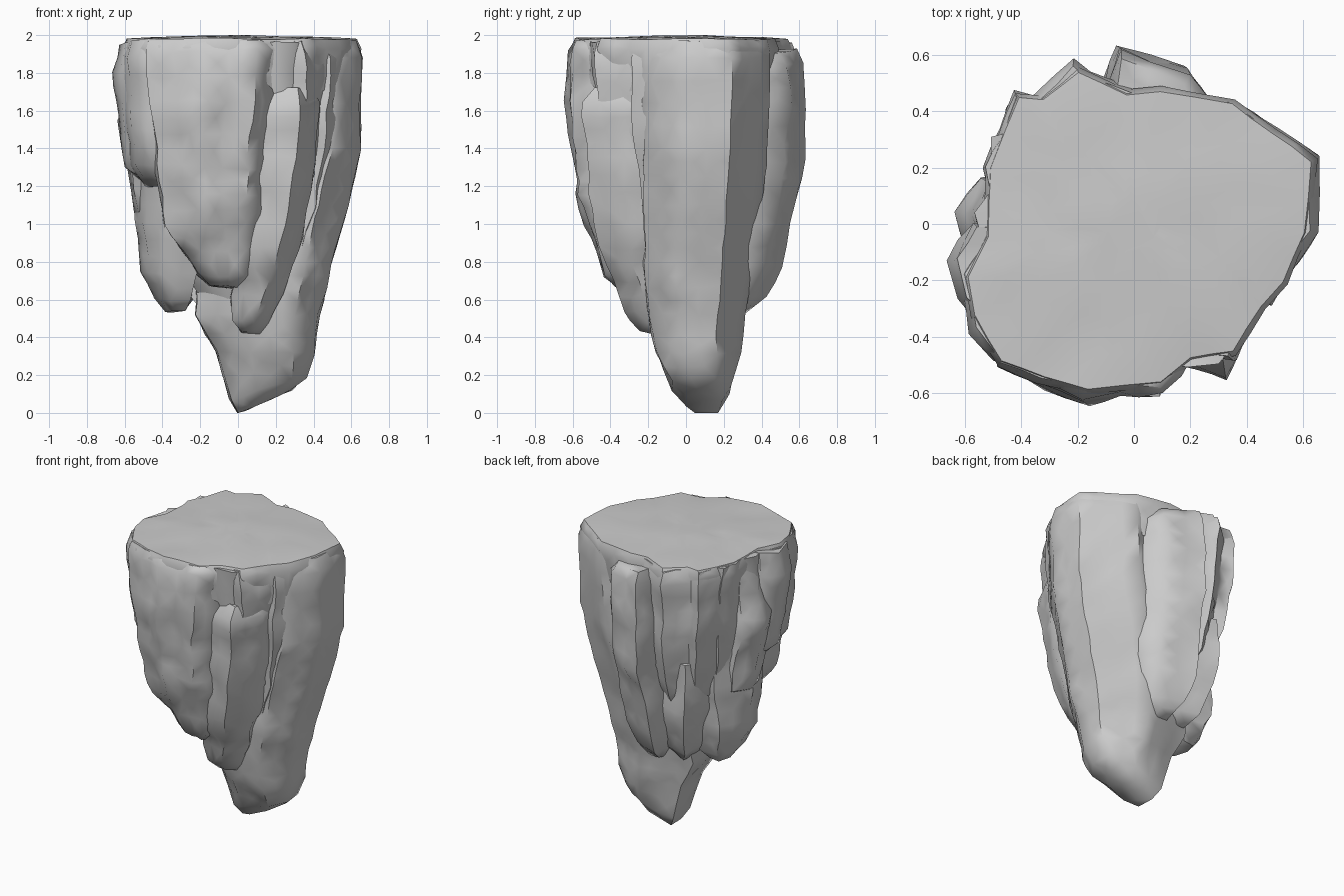
import bpy, bmesh
from mathutils import Vector, noise


def shard(name, shape, levels, tilt=0.0, rough=0.022):
    """Loft a unit-square outline through levels (z, x0, x1, y0, y1), then roughen it."""
    bm = bmesh.new()
    rings = []
    for i, (z, x0, x1, y0, y1) in enumerate(levels):
        slope = tilt if i >= len(levels) - 2 else 0
        rings.append([bm.verts.new((x0 + u * (x1 - x0), y0 + v * (y1 - y0),
                                    z + slope * (u - 0.5))) for u, v in shape])
    n = len(shape)
    for a, b in zip(rings, rings[1:]):
        for i in range(n):
            bm.faces.new((a[i], a[(i + 1) % n], b[(i + 1) % n], b[i]))
    bm.faces.new(rings[0])
    bm.faces.new(rings[-1][::-1])
    bmesh.ops.recalc_face_normals(bm, faces=bm.faces[:])
    # chipped surface: coarse lumps plus smaller chips
    for limit in (0.2, 0.14):
        long_edges = [e for e in bm.edges if e.calc_length() > limit]
        bmesh.ops.subdivide_edges(bm, edges=long_edges, cuts=1, use_grid_fill=True)
        bmesh.ops.triangulate(bm, faces=bm.faces[:])
    for v in bm.verts:
        seed = Vector((len(name), n, 0))
        d = noise.noise_vector(v.co * 4.5 + seed) + 0.7 * noise.noise_vector(v.co * 9 + seed)
        v.co += Vector((d.x, d.y, d.z)) * rough
        v.co.z = min(max(v.co.z, 0.0), 2.0 if name == "flat_top" else 1.972)
    me = bpy.data.meshes.new(name)
    bm.to_mesh(me)
    bm.free()
    ob = bpy.data.objects.new(name, me)
    bpy.context.collection.objects.link(ob)
    bpy.context.view_layer.objects.active = ob
    ob.select_set(True)
    bpy.ops.object.shade_smooth_by_angle(angle=0.9)
    ob.select_set(False)
    return ob


# outlines in a unit square
MAIN = [(1, .3), (1, .7), (.55, 1), (0, .85), (0, .25), (.35, 0), (.8, 0)]
FRONT = [(0, 1), (0, .22), (.45, 0), (.62, .06), (.85, .04), (1, .3), (1, 1)]
FRONT_R = [(0, 1), (0, .1), (.3, .06), (.65, 0), (1, .45), (.95, 1)]
LEFT = [(1, 0), (1, 1), (.3, 1), (0, .6), (.12, .2), (.4, 0)]
BACK = [(0, 0), (1, 0), (1, .55), (.75, .82), (.1, 1), (0, .75)]
BACK_L = [(1, 0), (1, .85), (.72, .93), (.6, 1), (.37, .8), (.22, .84), (.03, .35), (.1, 0)]

# long central spike with the flat right side
shard("main_spike", MAIN, [
    (1.97, 0, .62, -.22, .43), (1.88, 0, .65, -.24, .45), (1.4, -.1, .65, -.22, .43),
    (1.1, -.2, .58, -.22, .40), (.8, -.23, .50, -.22, .36), (.52, -.22, .43, -.2, .32),
    (.32, -.12, .4, -.15, .29), (.13, -.04, .36, -.07, .25), (.06, 0, .28, 0, .19)],
    tilt=.12, rough=.015)

# inner core that fills the gaps
shard("core", MAIN, [(1.96, -.5, .5, -.5, .45), (1.3, -.44, .45, -.42, .4),
                     (.8, -.3, .3, -.25, .36), (.55, -.16, .2, -.15, .25)])

# front columns
shard("front_column", FRONT, [
    (1.97, -.47, .19, -.60, -.1), (1.92, -.49, .21, -.62, -.1), (1.65, -.47, .18, -.63, -.1),
    (1.3, -.43, .14, -.60, -.1), (1.0, -.39, .13, -.54, -.1), (.86, -.31, .12, -.48, -.1),
    (.74, -.22, .07, -.42, -.1), (.67, -.15, .01, -.37, -.12)], rough=.026)
shard("front_right_column", FRONT_R, [
    (1.72, .17, .40, -.49, -.1), (1.64, .13, .43, -.54, -.1), (1.35, .12, .42, -.53, -.1),
    (1.0, .08, .35, -.49, -.1), (.76, .01, .28, -.42, -.1), (.62, -.04, .23, -.36, -.08),
    (.49, -.04, .17, -.31, -.08), (.43, .02, .13, -.25, -.1)])
shard("front_right_upper", FRONT_R, [
    (1.97, .14, .45, -.47, 0), (1.9, .14, .47, -.48, 0), (1.6, .15, .45, -.46, 0),
    (1.1, .15, .38, -.38, 0)])
shard("right_rib", FRONT_R, [
    (1.97, .3, .55, -.27, .1), (1.88, .3, .58, -.29, .1), (1.5, .3, .57, -.28, .1),
    (1.1, .25, .48, -.24, .1), (.85, .2, .38, -.2, .1)])

# left columns
shard("left_front_rib", LEFT, [
    (1.97, -.60, -.3, -.47, 0), (1.88, -.63, -.3, -.48, 0), (1.5, -.6, -.3, -.46, 0),
    (1.32, -.57, -.28, -.43, 0), (1.2, -.47, -.25, -.34, 0)])
shard("left_outer_rib", LEFT, [
    (1.96, -.63, -.4, -.33, .0), (1.8, -.66, -.4, -.34, .0), (1.5, -.63, -.4, -.3, .02),
    (1.3, -.60, -.35, -.25, .02), (1.24, -.5, -.35, -.2, .02)])
shard("left_side_rib", LEFT, [
    (1.9, -.54, -.4, -.12, .14), (1.56, -.63, -.35, -.14, .16), (1.3, -.60, -.3, -.15, .17),
    (1.06, -.56, -.3, -.1, .17), (1.0, -.47, -.3, -.05, .14)])
shard("left_column", LEFT, [
    (1.96, -.56, -.1, -.3, .25), (1.5, -.56, -.1, -.32, .28), (1.1, -.54, -.12, -.28, .28),
    (.74, -.515, -.22, -.2, .24), (.6, -.45, -.25, -.14, .2), (.54, -.39, -.28, -.08, .14)])

# back columns
shard("back_column", BACK, [
    (1.92, -.07, .24, .1, .58), (1.84, -.09, .29, .1, .63), (1.6, -.09, .29, .1, .65),
    (1.25, -.09, .28, .1, .61), (1.0, -.1, .26, .1, .56), (.78, -.1, .22, .1, .51),
    (.62, -.08, .18, .08, .43), (.52, -.03, .13, .08, .33)])
shard("back_left_column", BACK_L, [
    (1.97, -.54, 0, 0, .55), (1.88, -.55, 0, 0, .57), (1.5, -.52, 0, 0, .55),
    (1.25, -.47, 0, 0, .51), (1.05, -.41, -.03, 0, .45), (.95, -.31, -.08, 0, .38)])
shard("back_lower_column", BACK, [
    (1.3, -.36, .15, 0, .45), (.95, -.36, .15, 0, .46), (.74, -.3, .14, 0, .41),
    (.62, -.26, .1, 0, .36), (.55, -.2, .05, 0, .29)])
shard("back_right_rib", BACK, [
    (1.97, -.05, .36, 0, .44), (1.86, -.05, .38, 0, .46), (1.4, -.05, .36, 0, .44),
    (.8, -.05, .26, 0, .36)], rough=.012)

# gently domed flat top following the column tops
TOP = [(1, .72), (.77, .9), (.56, .94), (.46, .93), (.32, 1), (.22, .91), (.15, .92),
       (.065, .7), (.056, .49), (0, .36), (.02, .24), (.1, .1), (.35, .01), (.56, .035),
       (.65, .11), (.77, .13), (.855, .27), (.92, .34), (.98, .5)]
shard("flat_top", TOP, [
    (2.0, -.1, .1, -.1, .1), (1.98, -.59, .63, -.6, .54), (1.93, -.61, .65, -.62, .56),
    (1.7, -.57, .61, -.58, .52)], rough=.008)
